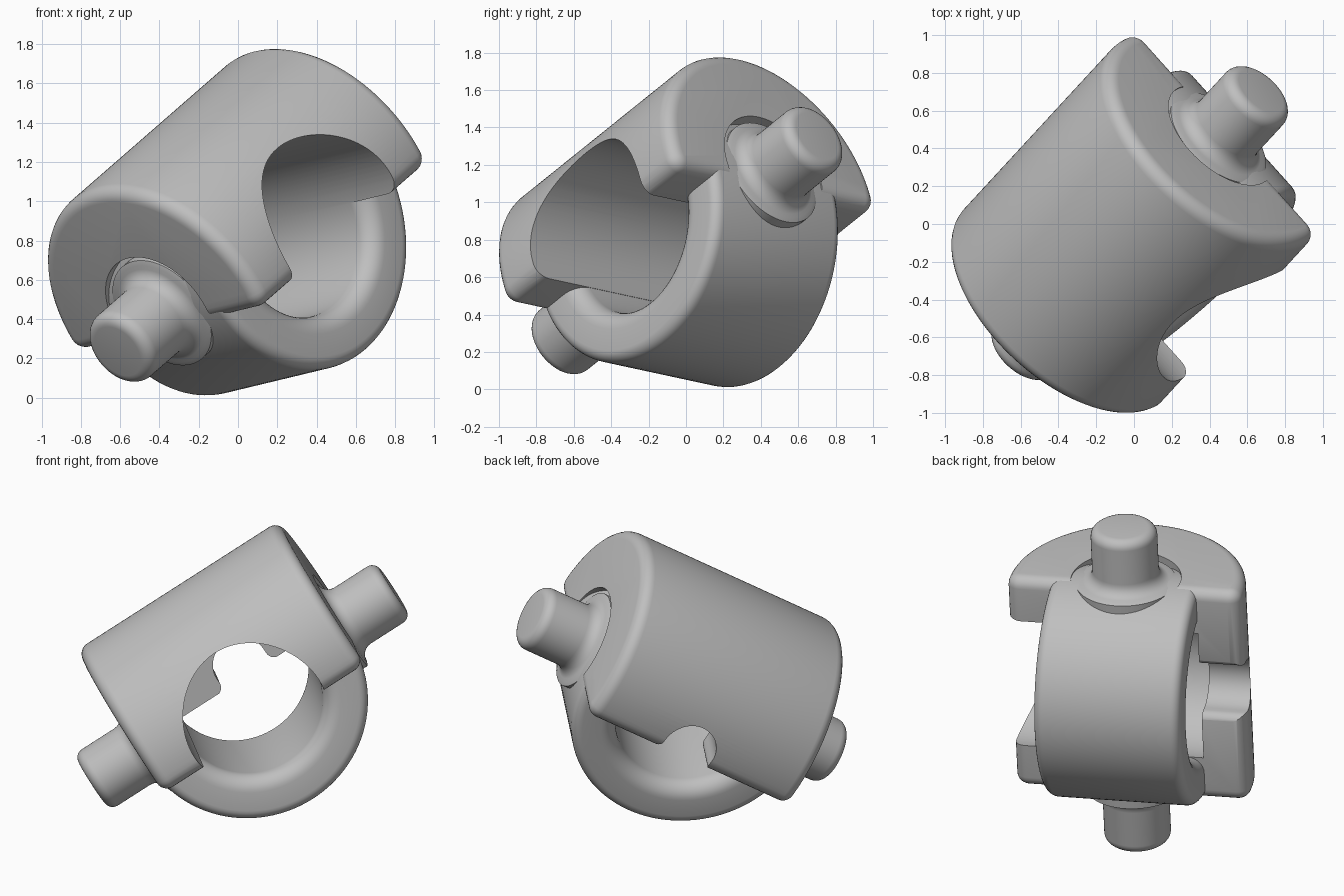
import bpy, bmesh
from math import sin, cos, pi, sqrt, atan2, radians
from mathutils import Matrix, Vector

if "Cube" in bpy.data.objects:
    bpy.data.objects.remove(bpy.data.objects["Cube"], do_unlink=True)

# Parts are laid out along x, with the ring axis along y, then tilted.
R = L = 0.734                     # housing radius and half length
FLAT = -0.1                       # height of the housing's flat underside
BORE, RING_HALF = 0.45, 0.46      # bore radius, half width of the ring

grey = bpy.data.materials.new("plain_grey")
grey.use_nodes = True
grey.diffuse_color = (0.52, 0.52, 0.52, 1)
grey.node_tree.nodes["Principled BSDF"].inputs["Base Color"].default_value = (0.52, 0.52, 0.52, 1)

# Tilt of the whole assembly and its centre
d = Vector((0.583, 0.632, 0.508)).normalized()
y = Vector((-0.677, 0.714, -0.175))
y = (y - d * y.dot(d)).normalized()
tilt = (Matrix.Translation((0.03, 0.005, 0.795))
        @ Matrix((d, y, d.cross(y))).transposed().to_4x4())


def arc(cx, cy, r, a0, a1, n):
    return [(cx + r * cos(a0 + (a1 - a0) * i / n), cy + r * sin(a0 + (a1 - a0) * i / n))
            for i in range(n + 1)]


def circle(r, n):
    return arc(0, 0, r, 0, 2 * pi, n)[:-1]


def along_x(outline, x):
    return [(x, a, b) for a, b in outline]


def along_y(outline, dist):
    return [(a, dist, b) for a, b in outline]


def loft(name, layers):
    """Closed solid skinned through matching closed outlines."""
    bm = bmesh.new()
    rows = [[bm.verts.new(tilt @ Vector(p)) for p in layer] for layer in layers]
    n = len(rows[0])
    bm.faces.new(rows[0])
    bm.faces.new(rows[-1])
    for a, b in zip(rows, rows[1:]):
        for i in range(n):
            j = (i + 1) % n
            bm.faces.new((a[i], a[j], b[j], b[i]))
    bmesh.ops.recalc_face_normals(bm, faces=bm.faces)
    me = bpy.data.meshes.new(name)
    bm.to_mesh(me)
    bm.free()
    me.materials.append(grey)
    ob = bpy.data.objects.new(name, me)
    bpy.context.collection.objects.link(ob)
    return ob


def activate(ob):
    bpy.ops.object.select_all(action='DESELECT')
    ob.select_set(True)
    bpy.context.view_layer.objects.active = ob


def cut(ob, cutter):
    mod = ob.modifiers.new("cut", 'BOOLEAN')
    mod.operation, mod.solver, mod.object = 'DIFFERENCE', 'EXACT', cutter
    activate(ob)
    bpy.ops.object.modifier_apply(modifier=mod.name)
    bpy.data.objects.remove(cutter, do_unlink=True)


# Housing: a cylinder with a flat underside and rounded edges
rim, corner = 0.07, 0.08
cz = FLAT + corner
cx = sqrt((R - corner) ** 2 - cz ** 2)
turn = atan2(cz, cx)


def housing_outline(inset):
    c = corner - inset
    return (arc(cx, cz, c, -pi / 2, turn, 6) + arc(0, 0, R - inset, turn, pi - turn, 80)[1:-1]
            + arc(-cx, cz, c, pi - turn, 1.5 * pi, 6))


steps = [(rim * (1 - sin(t)), L - rim * (1 - cos(t))) for t in [pi / 2 * i / 6 for i in range(7)]]
housing = loft("housing", [along_x(housing_outline(s), -x) for s, x in steps]
               + [along_x(housing_outline(s), x) for s, x in reversed(steps)])

# Wide bore from one side, stopping at the back wall
bore = circle(BORE, 96)
cut(housing, loft("bore_cutter", [along_y(bore, -1), along_y(bore, RING_HALF)]))

# Narrow arched slot with flared feet in the back wall
sr, fl, mid = 0.17, 0.06, 0.04
foot = FLAT + fl - 0.004
slot = (arc(mid, foot + 0.03, sr, 0, pi, 24) + arc(mid - sr - fl, foot, fl, 0, -pi / 2, 8)
        + [(mid - sr - fl, -1), (mid + sr + fl, -1)]
        + arc(mid + sr + fl, foot, fl, -pi / 2, -pi, 8))
cut(housing, loft("slot_cutter", [along_y(slot, 0.4), along_y(slot, 1)]))

# Clearance holes for the pins in both ends
hole = circle(0.34, 64)
for side in (-1, 1):
    cut(housing, loft("pin_hole_cutter", [along_x(hole, side * 0.55), along_x(hole, side * 1.2)]))

# Ring with rounded rims; its upper part is hidden in the housing
ro, ri, fo, fi, w = 0.728, BORE + 0.002, 0.06, 0.1, RING_HALF
section = (arc(ro - fo, w - fo, fo, 0, pi / 2, 6) + arc(ri + fi, w - fi, fi, pi / 2, pi, 8)
           + arc(ri + fi, fi - w, fi, pi, 1.5 * pi, 8) + arc(ro - fo, fo - w, fo, -pi / 2, 0, 6))
sweep = [radians(145 + 250 * i / 72) for i in range(73)]
parts = [housing, loft("ring", [[(r * cos(t), s, r * sin(t)) for r, s in section] for t in sweep])]

# Pins with a flared foot and rounded tip
tip, pr, ff, ft, base = 1.1, 0.205, 0.08, 0.06, 0.725
profile = ([(0.31, 0.6), (0.31, base - 0.01), (pr + ff, base)]
           + arc(pr + ff, base + ff, ff, -pi / 2, -pi, 6)[1:]
           + arc(pr - ft, tip - ft, ft, 0, pi / 2, 6))
for name, side in (("front_pin", -1), ("back_pin", 1)):
    parts.append(loft(name, [along_x(circle(r, 64), side * x) for r, x in profile]))

for ob in parts:
    activate(ob)
    bpy.ops.object.shade_smooth_by_angle(angle=0.6)
